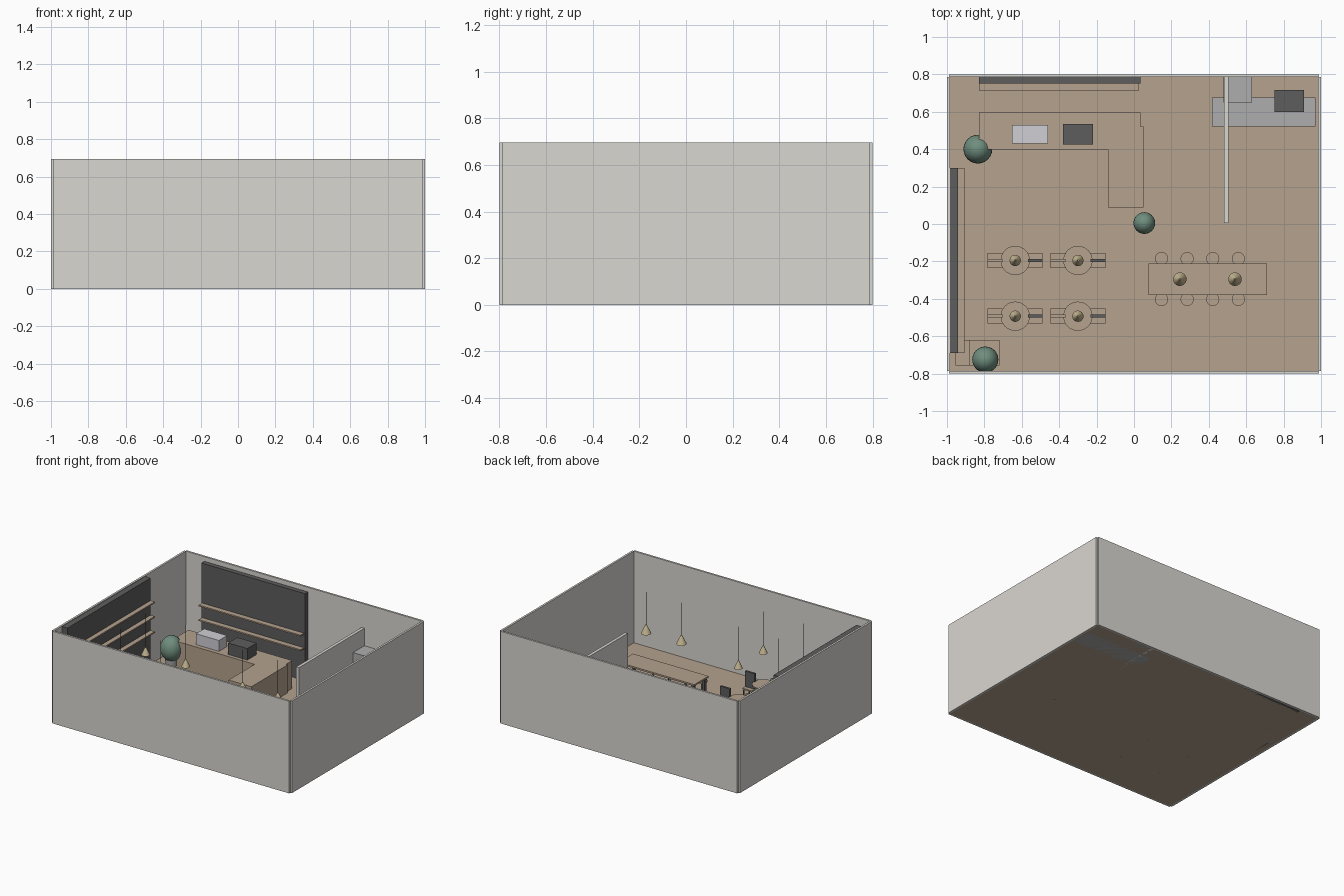
import bpy
from math import radians

if "Cube" in bpy.data.objects:
    bpy.data.objects.remove(bpy.data.objects["Cube"])


def material(name, rgb):
    m = bpy.data.materials.new(name)
    m.diffuse_color = (*rgb, 1)
    m.use_nodes = True
    m.node_tree.nodes["Principled BSDF"].inputs["Base Color"].default_value = m.diffuse_color
    return m


WOOD = material("wood", (0.46, 0.36, 0.27))
PLASTER = material("plaster", (0.70, 0.68, 0.64))
DARK = material("dark", (0.11, 0.11, 0.112))
STEEL = material("steel", (0.42, 0.42, 0.43))
WHITE = material("white", (0.62, 0.62, 0.66))
GREEN = material("green", (0.16, 0.27, 0.21))
BRASS = material("brass", (0.55, 0.46, 0.28))


def box(name, x0, x1, y0, y1, z0, z1, mat):
    bpy.ops.mesh.primitive_cube_add(size=1, location=((x0 + x1) / 2, (y0 + y1) / 2, (z0 + z1) / 2))
    o = bpy.context.object
    o.name = name
    o.scale = (x1 - x0, y1 - y0, z1 - z0)
    bpy.ops.object.transform_apply(location=False, rotation=False, scale=True)
    o.data.materials.append(mat)
    return o


def cone(name, x, y, z0, z1, r0, r1, mat, sides=24):
    bpy.ops.mesh.primitive_cone_add(vertices=sides, radius1=r0, radius2=r1, depth=z1 - z0,
                                    location=(x, y, (z0 + z1) / 2))
    o = bpy.context.object
    o.name = name
    o.data.materials.append(mat)
    bpy.ops.object.shade_smooth_by_angle(angle=radians(35))
    return o


def plant(x, y, r, z, pot_base=0.0):
    cone("plant_pot", x, y, pot_base, z - r * 0.8, r * 0.5, r * 0.6, STEEL)
    bpy.ops.mesh.primitive_uv_sphere_add(segments=24, ring_count=14, radius=r, location=(x, y, z))
    o = bpy.context.object
    o.name = "plant_foliage"
    o.scale.z = 1.2
    o.data.materials.append(GREEN)
    bpy.ops.object.shade_smooth()


def pendant(x, y, r, h):
    cone("pendant_shade", x, y, 0.382, 0.382 + h, r, 0.005, BRASS)
    cone("pendant_cord", x, y, 0.38 + h, 0.693, 0.002, 0.002, DARK, 8)


def chair(x, y, back_mat):
    box("chair_seat", x - .04, x + .04, y - .04, y + .04, .083, .093, WOOD)
    box("chair_back", x - .04, x + .04, y - .008, y + .008, .093, .21, back_mat)
    for sx in (-1, 1):
        for sy in (-1, 1):
            cone("chair_leg", x + sx * .033, y + sy * .033, 0, .084, .004, .004, DARK, 8)


# Room shell, open at the top, with small notches at the corners
H = 0.695
box("floor", -.985, .985, -.787, .787, 0, .004, WOOD)
for s in (-1, 1):
    x0, x1 = sorted((s * .985, s * 1.0))
    box("side_wall", x0, x1, -.787, .787, 0, H, PLASTER)
    y0, y1 = sorted((s * .785, s * .8))
    box("end_wall", -.988, .988, y0, y1, 0, H, PLASTER)
box("partition", .482, .505, .005, .785, 0, .512, PLASTER)

# Dark wall panels with wooden shelves
box("back_panel", -.83, .035, .75, .785, 0, .66, DARK)
for z in (.25, .36):
    box("back_shelf", -.825, .025, .71, .755, z - .01, z, WOOD)
box("left_panel", -.985, -.94, -.69, .30, 0, .69, DARK)
for z in (.295, .41, .52):
    box("left_shelf", -.945, -.905, -.69, .30, z - .01, z, WOOD)

# L-shaped service counter with two machines
box("counter_main", -.83, .035, .398, .596, 0, .215, WOOD)
box("counter_return", -.14, .05, .088, .521, 0, .215, WOOD)
box("white_machine", -.652, -.46, .43, .528, .215, .297, WHITE)
box("dark_machine", -.38, -.22, .425, .535, .215, .302, DARK)

# Kitchen area
box("kitchen_counter", .417, .97, .52, .675, 0, .18, STEEL)
box("fridge", .478, .63, .65, .785, 0, .38, STEEL)
box("stove", .75, .91, .60, .717, .18, .25, DARK)

# Round tables, each with two chairs and a lamp
for x in (-.635, -.30):
    for y in (-.195, -.493):
        cone("round_table_top", x, y, .138, .148, .078, .078, WOOD, 32)
        cone("round_table_stem", x, y, 0, .139, .012, .012, DARK, 16)
        chair(x - .107, y, WOOD)
        chair(x + .107, y, DARK)
        pendant(x, y, .030, .055)

# Long shared table with stools and lamps
box("long_table_top", .078, .71, -.38, -.21, .138, .15, WOOD)
for x in (.10, .688):
    for y in (-.36, -.23):
        box("long_table_leg", x - .01, x + .01, y - .01, y + .01, 0, .139, DARK)
for x in (.147, .284, .421, .558):
    for y in (-.185, -.403):
        cone("stool_seat", x, y, .08, .092, .035, .035, WOOD)
        cone("stool_post", x, y, 0, .081, .008, .008, DARK, 12)
for x in (.245, .54):
    pendant(x, -.295, .036, .065)

# Corner armchair
box("armchair_seat", -.895, -.72, -.757, -.62, 0, .085, WOOD)
box("armchair_back", -.955, -.88, -.757, -.62, 0, .16, WOOD)

# Plants
plant(-.835, .40, .077, .15)
plant(.055, .005, .058, .13)
plant(-.795, -.725, .07, .16, .08)
